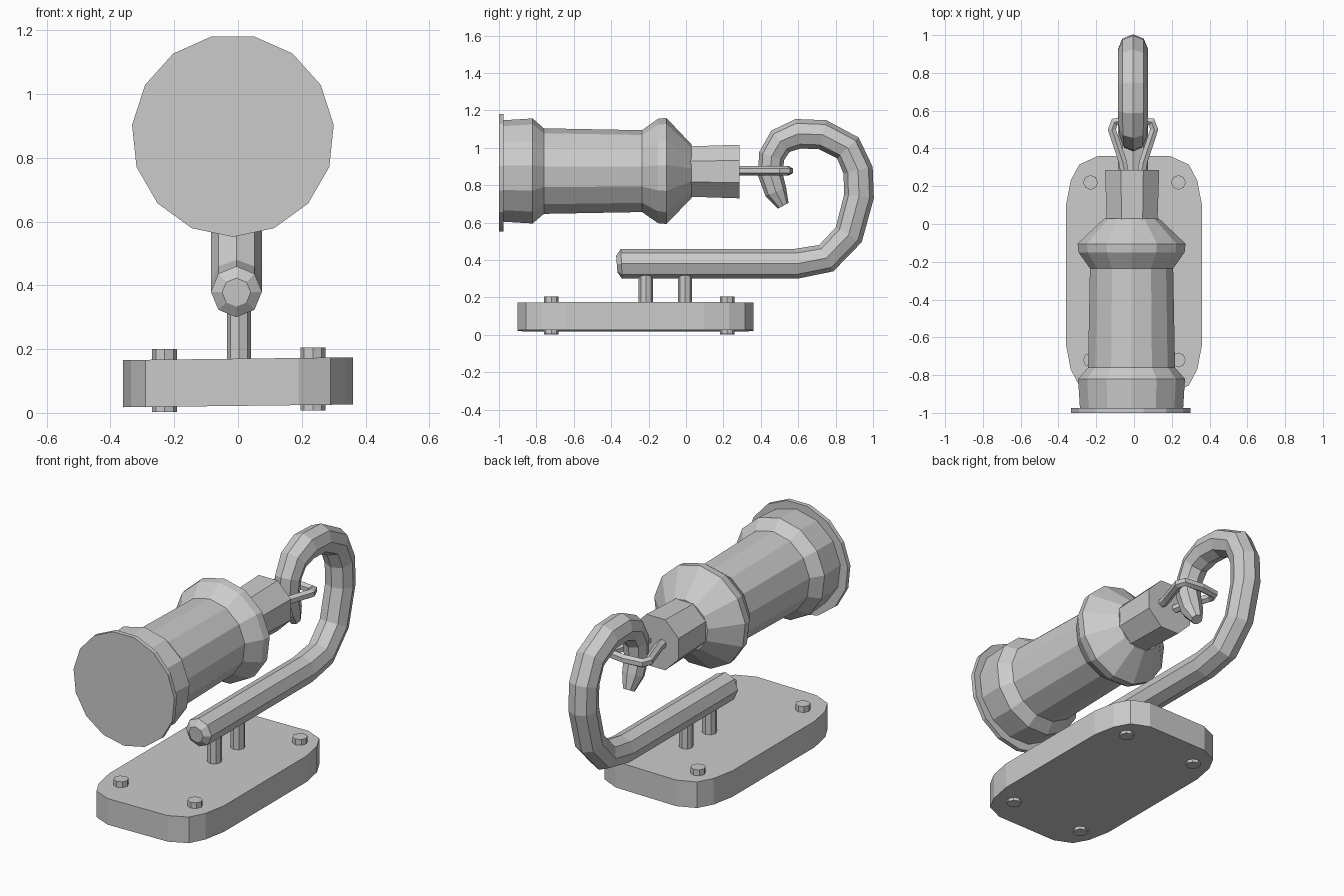
import bpy, bmesh, math
from mathutils import Vector

if "Cube" in bpy.data.objects:
    bpy.data.objects.remove(bpy.data.objects["Cube"])


def finish(bm, name):
    bmesh.ops.recalc_face_normals(bm, faces=bm.faces)
    mesh = bpy.data.meshes.new(name)
    bm.to_mesh(mesh)
    bm.free()
    ob = bpy.data.objects.new(name, mesh)
    bpy.context.collection.objects.link(ob)
    return ob


def loft(name, rings):
    """Skin equal-length rings of points and cap both ends."""
    bm = bmesh.new()
    vs = [[bm.verts.new(p) for p in r] for r in rings]
    n = len(vs[0])
    for a, b in zip(vs, vs[1:]):
        for i in range(n):
            j = (i + 1) % n
            bm.faces.new((a[i], a[j], b[j], b[i]))
    bm.faces.new(vs[0][::-1])
    bm.faces.new(vs[-1])
    return finish(bm, name)


def tube(name, path, radii, normal, sides):
    """Sweep a polygon along a path lying in the plane with this normal."""
    pts = [Vector(p) for p in path]
    nrm = Vector(normal)
    rings = []
    for k, p in enumerate(pts):
        t_in = (p - pts[max(k - 1, 0)]).normalized()
        t_out = (pts[min(k + 1, len(pts) - 1)] - p).normalized()
        t = (t_in + t_out).normalized()
        side = nrm.cross(t)
        rings.append([p + radii[k] * (math.cos(a) * nrm + math.sin(a) * side)
                      for a in (2 * math.pi * i / sides for i in range(sides))])
    return loft(name, rings)


def turned(name, profile, sides, cx, cz, phase=0.0):
    """Revolve (y, radius) pairs about an axis parallel to y."""
    rings = []
    for y, r in profile:
        rings.append([(cx + r * math.cos(a), y, cz + r * math.sin(a))
                      for a in (2 * math.pi * (i + phase) / sides for i in range(sides))])
    return loft(name, rings)


def peg(name, x, y, z0, z1, r, sides):
    rings = [[(x + r * math.cos(2 * math.pi * i / sides),
               y + r * math.sin(2 * math.pi * i / sides), z)
              for i in range(sides)] for z in (z0, z1)]
    return loft(name, rings)


# Base plate with rounded corners
corner = [(0.36, 0.37), (0.335, 0.50), (0.29, 0.585), (0.19, 0.63)]
quarters = [(1, 1, 1), (-1, 1, -1), (-1, -1, 1), (1, -1, -1)]
outline = [(sx * x, -0.27 + sy * y) for sx, sy, d in quarters for x, y in corner[::d]]
loft("base_plate", [[(x, y, z + 0.012 * x) for x, y in outline] for z in (0.022, 0.17)])

# Bolts through the plate corners
for x in (-0.23, 0.235):
    for y in (-0.72, 0.22):
        peg("bolt", x, y, 0.005 + 0.012 * x, 0.203 + 0.012 * x, 0.039, 8)

# Posts carrying the hook
for y in (-0.215, -0.005):
    peg("post", 0.003, y, 0.15, 0.35, 0.038, 8)

# Hook bar
hook = [(-0.37, 0.378), (-0.345, 0.38), (0.59, 0.38), (0.75, 0.41), (0.87, 0.535),
        (0.925, 0.74), (0.92, 0.88), (0.865, 1.0), (0.73, 1.07), (0.60, 1.075),
        (0.505, 1.035), (0.458, 0.955), (0.45, 0.86), (0.48, 0.765), (0.52, 0.69)]
hook_r = [0.045] + [0.08] * 9 + [0.075, 0.07, 0.066, 0.06, 0.032]
tube("hook", [(-0.005, y, z) for y, z in hook], hook_r, (1, 0, 0), 8)

# Hanging bell-shaped body
turned("body", [(-0.98, 0.275), (-0.82, 0.285), (-0.76, 0.232), (-0.235, 0.222),
                (-0.15, 0.283), (-0.105, 0.288), (0.03, 0.145)], 13, -0.013, 0.872, 0.25)
turned("end_disc", [(-1.0, 0.318), (-0.975, 0.318)], 15, -0.016, 0.87, 0.25)
turned("neck", [(0.0, 0.145), (0.285, 0.155)], 8, -0.01, 0.873, 0.5)

# Link joining the neck to the hook
half = [(0.04, 0.25), (0.055, 0.33), (0.112, 0.50), (0.098, 0.54)]
link = [(-x, y) for x, y in half] + [(0, 0.55)] + half[::-1]
tube("link", [(x - 0.005, y, 0.877) for x, y in link], [0.025] * len(link), (0, 0, 1), 6)
